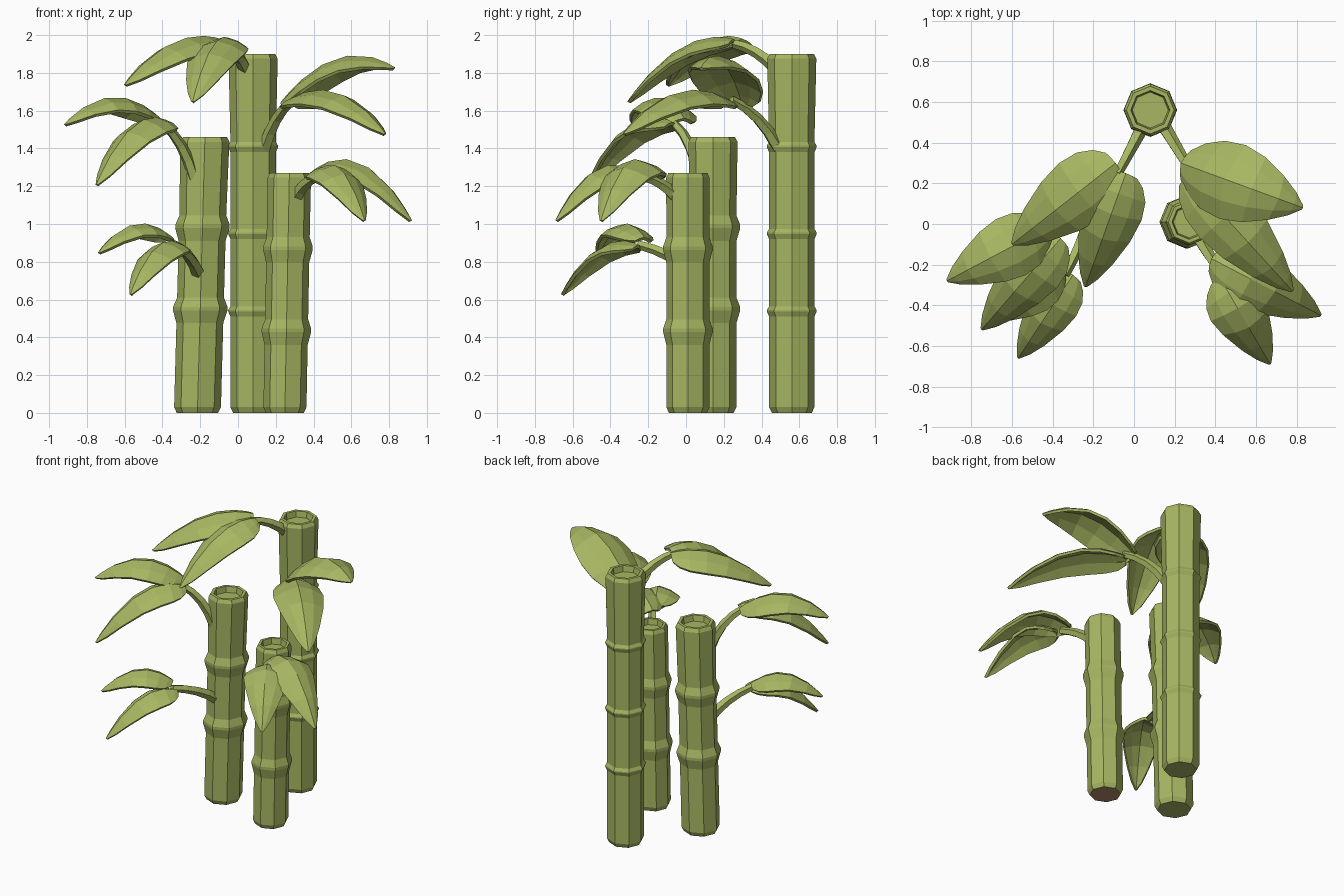
import bpy, bmesh, math
from mathutils import Vector

if "Cube" in bpy.data.objects:
    bpy.data.objects.remove(bpy.data.objects["Cube"])

def material(name, rgb):
    m = bpy.data.materials.new(name)
    m.diffuse_color = (*rgb, 1)
    m.use_nodes = True
    m.node_tree.nodes["Principled BSDF"].inputs["Base Color"].default_value = m.diffuse_color
    return m

GREEN = material("bamboo green", (0.385, 0.47, 0.122))
BROWN = material("cut brown", (0.46, 0.26, 0.14))
UP = Vector((0, 0, 1))

def finish(name, bm, mats):
    bmesh.ops.recalc_face_normals(bm, faces=bm.faces)
    me = bpy.data.meshes.new(name)
    bm.to_mesh(me)
    bm.free()
    ob = bpy.data.objects.new(name, me)
    bpy.context.collection.objects.link(ob)
    for m in mats:
        me.materials.append(m)
    return ob

def loft(rings):
    """Skin closed rings of points and cap both ends."""
    bm = bmesh.new()
    rows = [[bm.verts.new(p) for p in r] for r in rings]
    n = len(rows[0])
    for a, b in zip(rows, rows[1:]):
        for i in range(n):
            j = (i + 1) % n
            bm.faces.new((a[i], a[j], b[j], b[i]))
    bm.faces.new(rows[0][::-1])
    bm.faces.new(rows[-1])
    return bm

def bezier(a, b, c, t):
    return a * (1 - t) ** 2 + b * 2 * t * (1 - t) + c * t * t

# Eight-sided stalk: leaning axis, raised nodes, recessed top
def stalk(name, foot, head, height, r, r_top, nodes, bulge, half, brown_base=False):
    prof = [(0, r * .88), (.03, r)]
    for z in nodes:
        prof += [(z - half, r), (z - half * .1, r + bulge),
                 (z + half * .15, r + bulge), (z + half * .8, r)]
    prof += [(height - .025, r_top), (height, r_top * .9),
             (height, r_top * .74), (height - .04, r_top * .68)]
    foot, head = Vector(foot), Vector(head)
    rings = []
    for z, rad in prof:
        c = foot.lerp(head, z / height)
        rings.append([(c.x + rad * math.cos(k * math.pi / 4),
                       c.y + rad * math.sin(k * math.pi / 4), z) for k in range(8)])
    ob = finish(name, loft(rings), [GREEN, BROWN])
    if brown_base:
        for p in ob.data.polygons:
            if p.center.z < .005:
                p.material_index = 1

stalk("tall_stalk", (.08, .56), (.08, .56), 1.90, .12, .13, (.54, .95, 1.41), .012, .03)
stalk("middle_stalk", (-.215, .143), (-.175, .143), 1.46, .124, .13, (.55, .985), .02, .075)
stalk("short_stalk", (.248, .01), (.272, .01), 1.27, .114, .115, (.435, .87), .017, .075, True)

# Five-sided tapering branch along an arc
def branch(name, a, b, c):
    a, b, c = Vector(a), Vector(b), Vector(c)
    rings = []
    for i in range(5):
        t = i / 4
        d = ((b - a) * (1 - t) + (c - b) * t).normalized()
        s = UP.cross(d).normalized()
        n = d.cross(s)
        rad = .036 - .012 * t
        p = bezier(a, b, c, t)
        rings.append([p + (s * math.cos(k * math.tau / 5) + n * math.sin(k * math.tau / 5)) * rad
                      for k in range(5)])
    finish(name, loft(rings), [GREEN])

branch("top_branch", (.04, .48, 1.82), (-.01, .38, 1.93), (-.08, .25, 1.955))
branch("right_branch", (.14, .49, 1.40), (.20, .39, 1.59), (.29, .24, 1.655))
branch("left_upper_branch", (-.23, .07, 1.24), (-.29, .03, 1.45), (-.40, -.06, 1.53))
branch("left_lower_branch", (-.21, .05, .74), (-.25, -.08, .85), (-.34, -.25, .89))
branch("short_branch", (.31, -.05, 1.14), (.35, -.13, 1.23), (.42, -.23, 1.25))

# Broad arched leaf: bowed sheet with a centre ridge, then thickened
STATIONS = ((0, .42), (.06, .72), (.18, .96), (.36, 1.04), (.58, .92), (.8, .62), (.93, .33), (1, .06))

def leaf(name, base, tip, lift, half):
    a, c = Vector(base), Vector(tip)
    b = (a + c) / 2
    b.z = lift
    bm = bmesh.new()
    rows = []
    for t, w in STATIONS:
        d = ((b - a) * (1 - t) + (c - b) * t).normalized()
        s = UP.cross(d).normalized()
        n = d.cross(s)
        p = bezier(a, b, c, t)
        rows.append([bm.verts.new(p + s * (half * w * v) - n * (half * w * .46 * abs(v) ** 1.6))
                     for v in (-1, -.55, 0, .55, 1)])
    for r, q in zip(rows, rows[1:]):
        for j in range(4):
            bm.faces.new((r[j], q[j], q[j + 1], r[j + 1]))
    ob = finish(name, bm, [GREEN])
    if ob.data.polygons[0].normal.z < 0:
        ob.data.flip_normals()
    m = ob.modifiers.new("thickness", 'SOLIDIFY')
    m.thickness = .018
    m.offset = -1

leaf("top_leaf_outer", (-.09, .30, 1.98), (-.60, -.10, 1.74), 2.06, .165)
leaf("top_leaf_inner", (-.04, .25, 1.98), (-.24, -.31, 1.65), 2.05, .145)
leaf("right_leaf_back", (.23, .30, 1.65), (.83, .08, 1.83), 2.02, .185)
leaf("right_leaf_front", (.26, .24, 1.65), (.78, -.33, 1.48), 1.83, .155)
leaf("left_upper_leaf_back", (-.41, -.01, 1.56), (-.92, -.28, 1.53), 1.80, .15)
leaf("left_upper_leaf_front", (-.36, -.07, 1.54), (-.75, -.52, 1.21), 1.66, .14)
leaf("left_lower_leaf_back", (-.35, -.22, .93), (-.74, -.47, .85), 1.11, .125)
leaf("left_lower_leaf_front", (-.30, -.25, .89), (-.57, -.66, .63), .99, .12)
leaf("short_leaf_back", (.38, -.17, 1.27), (.92, -.45, 1.02), 1.50, .15)
leaf("short_leaf_front", (.42, -.26, 1.27), (.67, -.69, 1.02), 1.43, .14)
